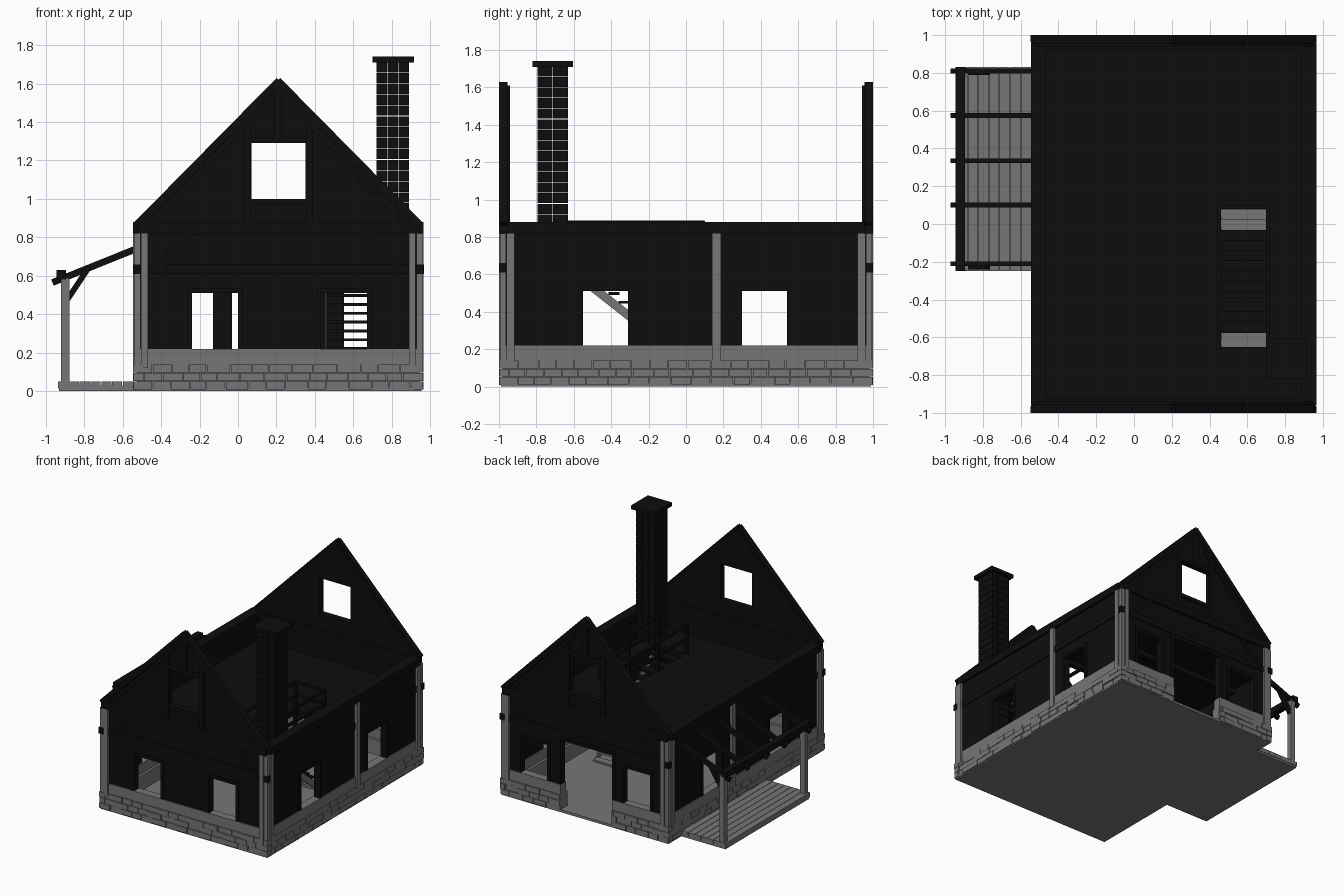
import bpy, bmesh, random
from mathutils import Vector, Matrix

random.seed(4)
cube = bpy.data.objects.get("Cube")
if cube:
    bpy.data.objects.remove(cube, do_unlink=True)


def material(name, v):
    m = bpy.data.materials.new(name)
    m.use_nodes = True
    m.diffuse_color = (v, v, v, 1)
    bsdf = next(n for n in m.node_tree.nodes if n.type == 'BSDF_PRINCIPLED')
    bsdf.inputs["Base Color"].default_value = (v, v, v, 1)
    bsdf.inputs["Roughness"].default_value = 0.9
    return m


BLACK = material("charred black", 0.004)
GREY = material("weathered grey", 0.18)


def finish(name, mat, bm):
    bmesh.ops.recalc_face_normals(bm, faces=bm.faces)
    me = bpy.data.meshes.new(name)
    bm.to_mesh(me)
    bm.free()
    me.materials.append(mat)
    ob = bpy.data.objects.new(name, me)
    bpy.context.collection.objects.link(ob)


def part(name, mat, boxes=(), beams=()):
    """Boxes are x0,x1,y0,y1,z0,z1; beams are start, end, side axis, width, depth."""
    bm = bmesh.new()
    for x0, x1, y0, y1, z0, z1 in boxes:
        m = Matrix.Translation(((x0 + x1) / 2, (y0 + y1) / 2, (z0 + z1) / 2))
        m = m @ Matrix.Diagonal((x1 - x0, y1 - y0, z1 - z0, 1))
        bmesh.ops.create_cube(bm, size=1, matrix=m)
    for p, q, side, w, d in beams:
        p, q, s = Vector(p), Vector(q), Vector(side)
        a = (q - p).normalized()
        rot = Matrix((a, s, a.cross(s))).transposed().to_4x4()
        m = Matrix.Translation((p + q) / 2) @ rot @ Matrix.Diagonal(((q - p).length, w, d, 1))
        bmesh.ops.create_cube(bm, size=1, matrix=m)
    finish(name, mat, bm)


X0, X1, Y1 = -0.545, 0.965, 1.0
CX = (X0 + X1) / 2
X, Y = (1, 0, 0), (0, 1, 0)
SILL, PLATE, TOP = 0.22, 0.82, 0.88


def along(axis, u0, u1, v0, v1, z0, z1):
    return (u0, u1, v0, v1, z0, z1) if axis == 'x' else (v0, v1, u0, u1, z0, z1)


def pierced(axis, u0, u1, v0, v1, z0, z1, holes):
    """Wall boxes left over around a sorted row of openings."""
    out, u = [], u0
    for a, b, lo, hi in holes:
        out.append(along(axis, u, a, v0, v1, z0, z1))
        if lo > z0:
            out.append(along(axis, a, b, v0, v1, z0, min(lo, z1)))
        if hi < z1:
            out.append(along(axis, a, b, v0, v1, hi, z1))
        u = b
    out.append(along(axis, u, u1, v0, v1, z0, z1))
    return out


# Openings in each wall
front = [(-0.24, 0.0, SILL, 0.51), (0.43, 0.67, SILL, 0.51)]
back = [(-0.37, -0.13, SILL, 0.51), (-0.03, 0.43, 0.02, 0.58), (0.55, 0.79, SILL, 0.51)]
sides = [(-0.55, -0.31, SILL, 0.51), (0.30, 0.54, SILL, 0.51)]
walls = {
    "front": ('x', X0, X1, -Y1, 1, front),
    "back": ('x', X0, X1, Y1, -1, back),
    "right": ('y', -Y1, Y1, X0, 1, sides),
    "left": ('y', -Y1, Y1, X1, -1, sides),
}
for name, (ax, u0, u1, face, s, holes) in walls.items():
    def band(a, b):
        return sorted((face + s * a, face + s * b))
    i, o = u0 + 0.02, u1 - 0.02
    part(name + "_wall", BLACK, pierced(ax, i, o, *band(0.02, 0.07), SILL, TOP, holes))
    part(name + "_sill", GREY, pierced(ax, i, o, *band(0.013, 0.08), 0.14, SILL, holes))
    # Stone footing laid in running bond, left open at the doorway
    door = [h for h in holes if h[2] < 0.1]
    part(name + "_footing", GREY, pierced(ax, i, o, *band(0.02, 0.1), 0.005, 0.14, door))
    stones = []
    for row in range(3):
        u, z = u0, 0.01 + 0.044 * row
        step = 0.055 if row % 2 else 0.1
        while u < u1 - 0.01:
            e = min(u + step, u1)
            for a, b, lo, hi in door:
                if u < a < e:
                    e = a
                elif a <= u < b:
                    u = b
                    e = min(b + step, u1)
            drop = random.choice((0, 0.004, 0.008))
            stones.append(along(ax, u + 0.002, e - 0.002, *band(drop, 0.05), z, z + 0.041))
            u, step = e, random.uniform(0.08, 0.13)
    part(name + "_stones", GREY, stones)
    # Floor-level rail, top plate and window casings
    e0, e1 = (u0 + 0.02, u1 - 0.02) if ax == 'x' else (u0 + 0.045, u1 - 0.045)
    part(name + "_top_plate", BLACK, [along(ax, e0, e1, *band(0, 0.08), PLATE, TOP)])
    part(name + "_rail", BLACK, [along(ax, u0 + 0.04, u1 - 0.04, *band(0.012, 0.06), 0.61, 0.66)])
    casing = []
    for a, b, lo, hi in holes:
        casing += [along(ax, a - 0.025, a, *band(0.012, 0.06), max(lo, SILL), hi),
                   along(ax, b, b + 0.025, *band(0.012, 0.06), max(lo, SILL), hi),
                   along(ax, a - 0.025, b + 0.025, *band(0.012, 0.06), hi, hi + 0.025)]
    part(name + "_casings", BLACK, casing)

# Corner posts in an L, with the rail ends showing, and middle side posts
posts, pegs = [], []
for fx, sx in ((X0, 1), (X1, -1)):
    for sy in (-1, 1):
        def box(a, b, c, d, z0, z1):
            xs, ys = sorted((fx + sx * a, fx + sx * b)), sorted((sy * (1 - c), sy * (1 - d)))
            return (*xs, *ys, z0, z1)
        posts += [box(0.006, 0.037, 0.006, 0.037, 0.12, PLATE),
                  box(0.041, 0.077, 0, 0.05, 0.12, PLATE),
                  box(0, 0.05, 0.041, 0.083, 0.12, PLATE)]
        pegs += [box(-0.002, 0.037, -0.0, 0.037, 0.61, 0.66)]
    xs = sorted((fx, fx + sx * 0.06))
    posts.append((*xs, 0.14, 0.187, 0.13, PLATE))
part("timber_posts", GREY, posts)
part("rail_ends", BLACK, pegs)

# Gable ends: two half profiles around a square window
for name, sy in (("front_gable", -1), ("back_gable", 1)):
    bm = bmesh.new()
    for sx in (-1, 1):
        half = [(0, TOP), (0.735, TOP), (0, 1.61), (0, 1.29), (0.14, 1.29), (0.14, 1.0), (0, 1.0)]
        f = bm.faces.new([bm.verts.new((CX + sx * u, sy * 0.975, z)) for u, z in half])
        ext = bmesh.ops.extrude_face_region(bm, geom=[f])["geom"]
        bmesh.ops.translate(bm, vec=(0, -sy * 0.035, 0),
                            verts=[v for v in ext if isinstance(v, bmesh.types.BMVert)])
    finish(name, BLACK, bm)
    y = sy * 0.98
    timbers = [((CX, y, 1.29), (CX, y, 1.6), Y, 0.03, 0.04)]
    for sx in (-1, 1):
        timbers += [((CX + sx * 0.735, sy * 0.977, 0.865), (CX - sx * 0.005, sy * 0.977, 1.615), Y, 0.045, 0.04),
                    ((CX + sx * 0.66, y, 0.88), (CX + sx * 0.09, y, 1.47), Y, 0.025, 0.03),
                    ((CX + sx * 0.16, y, 0.88), (CX + sx * 0.16, y, 1.38), Y, 0.025, 0.035),
                    ((CX + sx * 0.66, y, 0.62), (CX + sx * 0.42, y, 0.86), Y, 0.03, 0.03)]
    part(name + "_timbers", BLACK, [(CX - 0.17, CX + 0.17, y - 0.012, y + 0.012, a, a + 0.03)
                                    for a in (0.97, 1.29)], timbers)

# Ground slab, and upper floor around the stairwell
SX0, SX1, SY0, SY1, FLOOR = 0.45, 0.71, -0.65, 0.09, 0.65
part("ground_slab", GREY, [(X0 + 0.01, X1 - 0.01, -0.99, 0.99, 0, 0.02)])
part("upper_floor", BLACK, [(X0 + 0.05, SX0, -0.94, 0.94, 0.61, FLOOR), (SX1, X1 - 0.05, -0.94, 0.94, 0.61, FLOOR),
                            (SX0, SX1, -0.94, SY0, 0.61, FLOOR), (SX0, SX1, SY1, 0.94, 0.61, FLOOR)])
part("ceiling_joists", BLACK, [(X0 + 0.05, X1 - 0.05, y, y + 0.04, 0.57, 0.61) for y in (-0.72, 0.14, 0.6)])

# Staircase climbing toward the front
steps = [(SX0 + 0.01, SX1 - 0.01, 0.125 - 0.054 * i, 0.185 - 0.054 * i, 0.03 + 0.046 * i, 0.045 + 0.046 * i)
         for i in range(14)]
part("lower_treads", GREY, steps[:4])
part("upper_treads", BLACK, steps[4:])
part("stair_stringers", GREY, beams=[((x, 0.15, 0.02), (x, -0.6, 0.61), X, 0.012, 0.045)
                                     for x in (SX0 + 0.006, SX1 - 0.006)])

# Stairwell railing
rail = [(x - 0.01, x + 0.01, SY0, SY1 + 0.01, z, z + 0.02) for x in (SX0, SX1) for z in (0.76, 0.867)]
rail += [(SX0, SX1, SY1 - 0.01, SY1 + 0.01, z, z + 0.02) for z in (0.76, 0.867)]
rail += [(x - 0.012, x + 0.012, y - 0.012, y + 0.012, FLOOR, 0.885)
         for x in (SX0, SX1) for y in (SY0, -0.28, SY1)]
part("stairwell_railing", BLACK, rail)

# Chimney of stacked bricks with open joints, and its cap
bricks, pitch = [], 0.0565
for i in range(30):
    z = 0.02 + pitch * i
    for a in range(3):
        for b in range(2):
            x, y = 0.72 + 0.057 * a, -0.795 + 0.083 * b
            bricks.append((x, x + 0.054, y, y + 0.08, z, z + pitch - 0.003))
part("chimney", BLACK, bricks)
part("chimney_cap", BLACK, [(0.70, 0.915, -0.82, -0.605, 1.71, 1.74)])

# Side porch: plank deck, posts, beam, braces and rafters
PY = (-0.225, 0.805)
planks = [(-0.935 + 0.056 * i, -0.882 + 0.056 * i, -0.25, 0.83, 0.015, 0.05) for i in range(7)]
part("porch_deck", GREY, planks + [(-0.93, X0 + 0.01, -0.245, 0.825, 0, 0.03)])
part("porch_posts", GREY, [(-0.92, -0.877, y - 0.021, y + 0.021, 0.02, 0.59) for y in PY])
part("porch_beam", BLACK, [(-0.945, -0.895, -0.25, 0.83, 0.58, 0.63)])
part("porch_braces", BLACK, beams=[((-0.905, y, 0.45), (-0.775, y, 0.645), Y, 0.03, 0.03) for y in PY])
part("porch_rafters", BLACK, beams=[((-0.965, y, 0.565), (-0.53, y, 0.74), Y, 0.025, 0.035)
                                    for y in (-0.21, 0.1, 0.335, 0.575, 0.81)])
